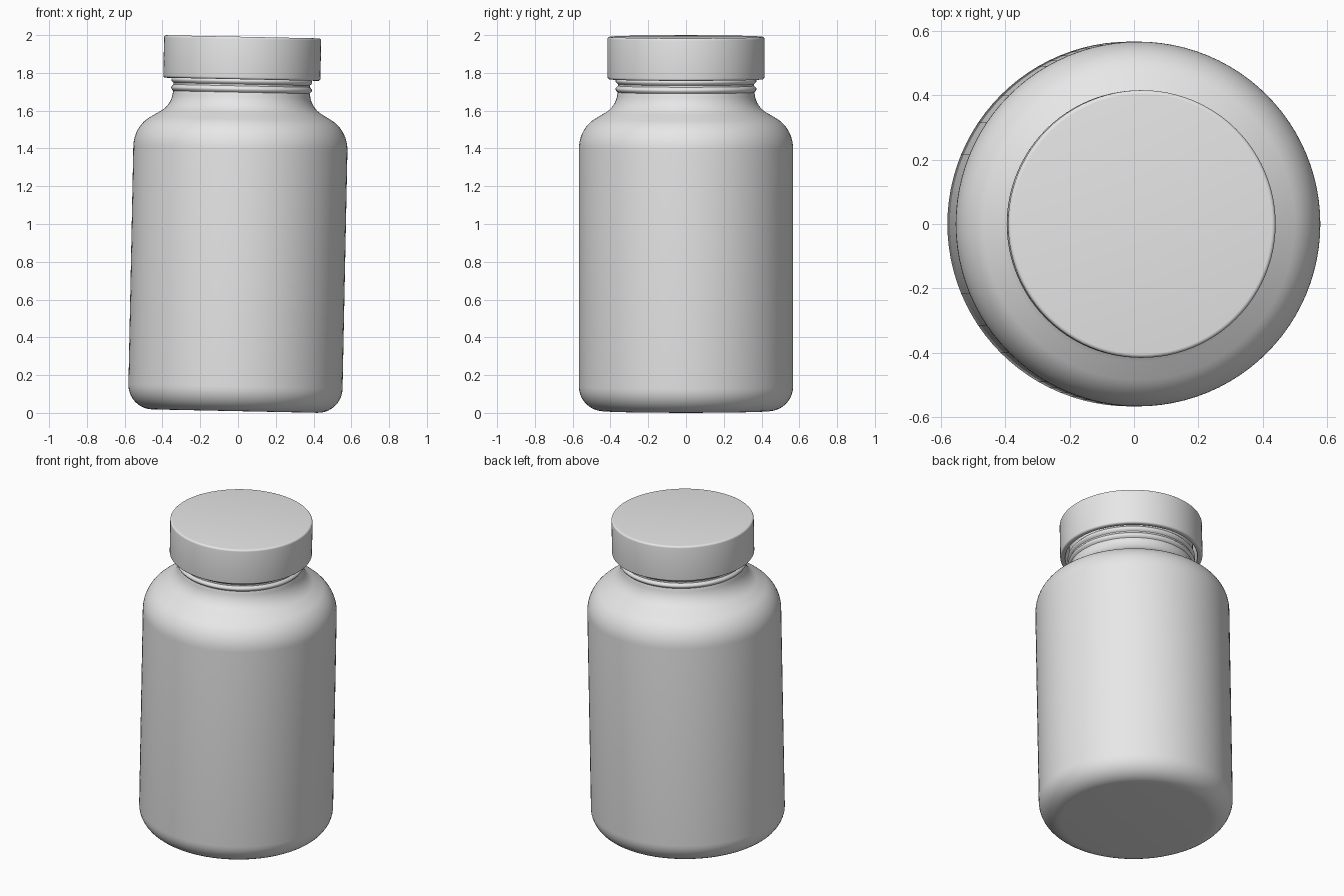
import bpy
import bmesh
from math import sin, cos, pi, radians
from mathutils import Vector

cube = bpy.data.objects.get("Cube")
if cube:
    bpy.data.objects.remove(cube, do_unlink=True)

SEGMENTS = 96
TILT = 0.0205
BASE = (-0.016, 0, 0.0095)

grey = bpy.data.materials.new("plain_grey")
grey.use_nodes = True
GREY = (0.8, 0.8, 0.8, 1)
grey.diffuse_color = GREY
grey.node_tree.nodes["Principled BSDF"].inputs["Base Color"].default_value = GREY


def arc(r, z, rx, rz, start, end, steps=10):
    """Points of an elliptical arc in the (radius, height) plane."""
    angles = [radians(start + (end - start) * i / steps) for i in range(steps + 1)]
    return [(r + rx * cos(a), z + rz * sin(a)) for a in angles]


def ridge(z, r=0.361, height=0.012, half=0.017, steps=8):
    """A rounded ring standing out of the neck."""
    return [(r + height * sin(pi * i / steps), z - half + 2 * half * i / steps)
            for i in range(steps + 1)]


def lathe(name, profile):
    """Revolve a profile around the tilted bottle axis."""
    bm = bmesh.new()
    verts = [bm.verts.new((r, 0, z)) for r, z in profile]
    edges = [bm.edges.new(pair) for pair in zip(verts, verts[1:])]
    bmesh.ops.spin(bm, geom=verts + edges, cent=(0, 0, 0), axis=(0, 0, 1),
                   angle=2 * pi, steps=SEGMENTS, use_duplicate=False)
    bmesh.ops.remove_doubles(bm, verts=bm.verts[:], dist=0.0001)
    bmesh.ops.recalc_face_normals(bm, faces=bm.faces[:])
    mesh = bpy.data.meshes.new(name)
    bm.to_mesh(mesh)
    bm.free()
    mesh.materials.append(grey)
    obj = bpy.data.objects.new(name, mesh)
    bpy.context.collection.objects.link(obj)
    obj.location = Vector(BASE)
    obj.rotation_euler.y = TILT
    bpy.ops.object.select_all(action="DESELECT")
    obj.select_set(True)
    bpy.context.view_layer.objects.active = obj
    bpy.ops.object.shade_smooth_by_angle(angle=radians(35))
    return obj


# Bottle: rounded base, straight wall, S-shaped shoulder, ringed neck, inside
bottle = [(0, 0)]
bottle += arc(0.437, 0.13, 0.13, 0.13, -90, 0)
bottle += arc(0.402, 1.39, 0.165, 0.18, 0, 60)
bottle += arc(0.50, 1.69, 0.137, 0.13, 238, 185)
bottle += ridge(1.705) + ridge(1.748)
bottle += [(0.361, 1.93), (0.33, 1.93), (0.33, 1.62), (0.52, 1.42),
           (0.52, 0.1), (0.43, 0.04), (0, 0.04)]
lathe("bottle", bottle)

# Cap: hollow lid with softened edges
B = 0.012
cap = [(0, 1.982)]
cap += arc(0.416 - B, 1.982 - B, B, B, 90, 0, 5)
cap += arc(0.416 - B, 1.757 + B, B, B, 0, -90, 5)
cap += [(0.388, 1.757), (0.385, 1.762), (0.385, 1.94), (0, 1.94)]
lathe("cap", cap)
